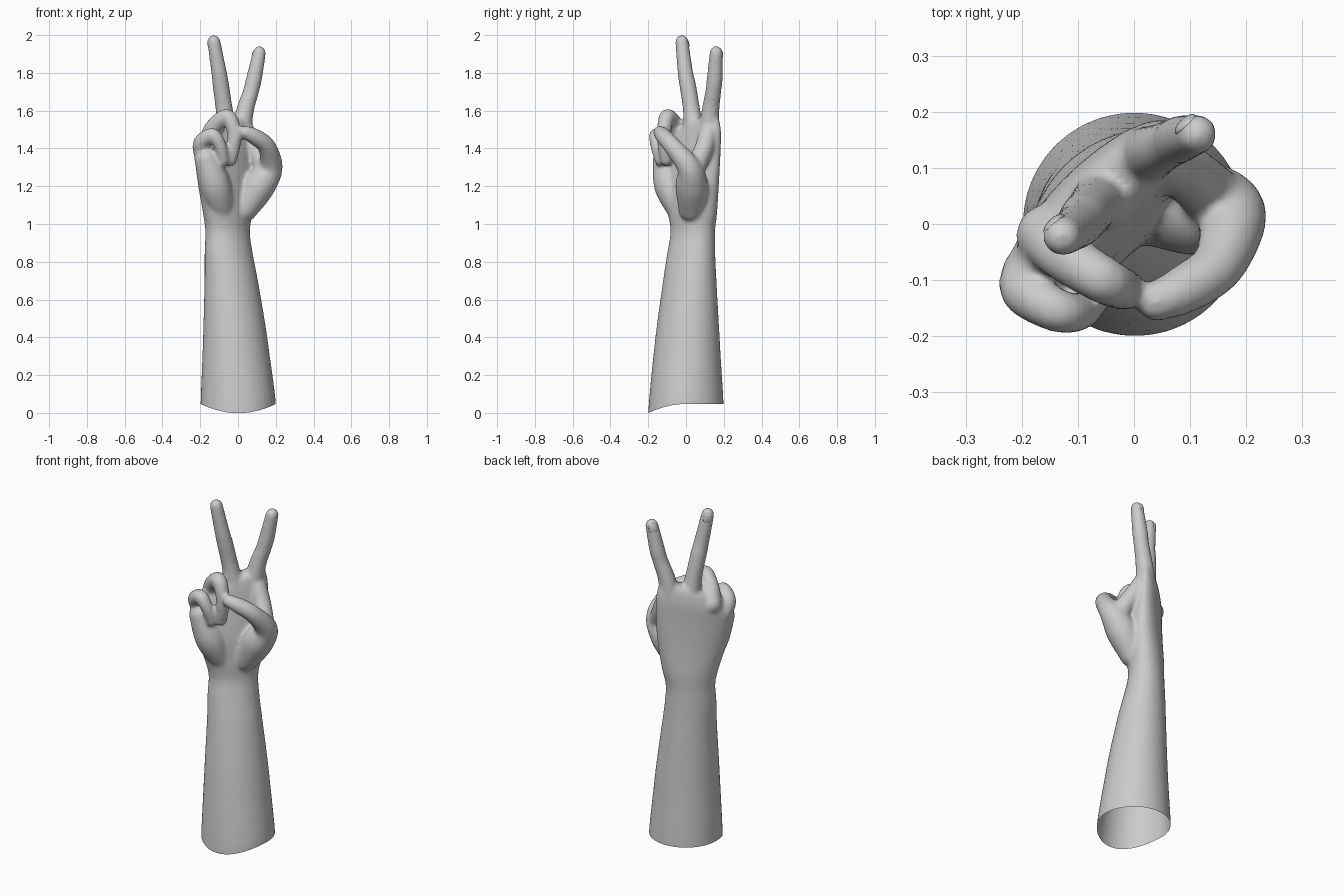
import bpy, bmesh, math
from mathutils import Vector

if "Cube" in bpy.data.objects:
    bpy.data.objects.remove(bpy.data.objects["Cube"])

VOXEL = 0.010
SIDES = 40


def spline(keys, steps):
    """Catmull-Rom through tuples of numbers."""
    out = []
    n = len(keys)
    for i in range(n - 1):
        p0, p1, p2, p3 = (keys[max(0, min(n - 1, i + k))] for k in (-1, 0, 1, 2))
        for s in range(steps):
            t = s / steps
            out.append(tuple(0.5 * (2 * b + (c - a) * t + (2 * a - 5 * b + 4 * c - d) * t * t
                                    + (3 * b - a - 3 * c + d) * t ** 3)
                             for a, b, c, d in zip(p0, p1, p2, p3)))
    out.append(tuple(keys[-1]))
    return out


def loft(bm, rings):
    """Closed skin over a list of rings, with flat ends."""
    loops = [[bm.verts.new(p) for p in ring] for ring in rings]
    for a, b in zip(loops, loops[1:]):
        for i in range(len(a)):
            j = (i + 1) % len(a)
            bm.faces.new((a[i], a[j], b[j], b[i]))
    bm.faces.new(loops[0][::-1])
    bm.faces.new(loops[-1])


def tube(bm, keys):
    """Round-ended tapering limb through (x, y, z, radius) keys."""
    pts = spline(keys, 6)
    pos = [Vector(p[:3]) for p in pts]
    rad = [p[3] for p in pts]
    tan = [(pos[min(i + 1, len(pos) - 1)] - pos[max(i - 1, 0)]).normalized() for i in range(len(pos))]
    caps = [math.radians(a) for a in (85, 65, 45, 22)]
    row = [(pos[0] - tan[0] * rad[0] * math.sin(a), tan[0], rad[0] * math.cos(a)) for a in caps]
    row += list(zip(pos, tan, rad))
    row += [(pos[-1] + tan[-1] * rad[-1] * math.sin(a), tan[-1], rad[-1] * math.cos(a)) for a in caps[::-1]]
    side = tan[0].orthogonal().normalized()
    rings = []
    for p, t, r in row:
        side = (side - t * side.dot(t)).normalized()
        up = t.cross(side)
        rings.append([p + (side * math.cos(q) + up * math.sin(q)) * r
                      for q in (2 * math.pi * k / 24 for k in range(24))])
    loft(bm, rings)


bm = bmesh.new()

# forearm and palm: z, centre x, centre y, half width, half thickness, tilt
U, N = Vector((0.707, 0.707, 0)), Vector((-0.707, 0.707, 0))
sections = [
    (-0.06, 0.0, 0.0, 0.199, 0.199, 0),
    (0.05, 0.0, 0.0, 0.197, 0.197, 0),
    (0.40, -0.015, 0.008, 0.175, 0.165, 0),
    (0.70, -0.036, 0.020, 0.150, 0.132, 0),
    (0.85, -0.050, 0.028, 0.140, 0.112, 0),
    (0.96, -0.055, 0.036, 0.135, 0.098, 0),
    (1.06, -0.055, 0.034, 0.157, 0.098, 0),
    (1.20, -0.060, 0.025, 0.190, 0.092, 0.05),
    (1.34, -0.068, 0.026, 0.207, 0.080, 0.15),
    (1.44, -0.072, 0.032, 0.205, 0.070, 0.28),
    (1.51, -0.068, 0.036, 0.180, 0.055, 0.35),
    (1.54, -0.065, 0.038, 0.150, 0.030, 0.35)]
rings = []
for z, cx, cy, a, b, tilt in spline(sections, 5):
    ring = []
    for k in range(SIDES):
        q = 2 * math.pi * k / SIDES
        p = Vector((cx, cy, z)) + U * a * math.cos(q) + N * b * math.sin(q)
        p.z += tilt * a * math.cos(q)
        ring.append(p)
    rings.append(ring)
loft(bm, rings)

limbs = [
    # index finger
    [(0.01, 0.115, 1.45, 0.058), (0.037, 0.130, 1.60, 0.047), (0.068, 0.144, 1.70, 0.042),
     (0.085, 0.152, 1.77, 0.042), (0.113, 0.160, 1.907, 0.035)],
    # middle finger
    [(-0.05, 0.045, 1.45, 0.060), (-0.072, 0.030, 1.60, 0.046), (-0.090, 0.010, 1.73, 0.044),
     (-0.100, -0.003, 1.80, 0.041), (-0.128, -0.022, 1.966, 0.035)],
    # ring finger, curled
    [(-0.155, -0.020, 1.44, 0.056), (-0.125, -0.055, 1.515, 0.047), (-0.058, -0.098, 1.567, 0.043),
     (-0.022, -0.115, 1.50, 0.038), (-0.022, -0.115, 1.42, 0.036), (-0.038, -0.105, 1.338, 0.032)],
    # little finger, curled
    [(-0.185, -0.085, 1.37, 0.050), (-0.192, -0.120, 1.43, 0.045), (-0.135, -0.155, 1.470, 0.039),
     (-0.095, -0.155, 1.415, 0.034), (-0.078, -0.135, 1.335, 0.030)],
    # thumb
    [(0.035, 0.030, 1.08, 0.070), (0.110, 0.030, 1.20, 0.086), (0.173, 0.015, 1.30, 0.064),
     (0.152, -0.070, 1.41, 0.048), (0.092, -0.115, 1.46, 0.044), (0.040, -0.138, 1.485, 0.036)],
    # web between thumb and index, heel of the hand
    [(0.140, 0.050, 1.30, 0.055), (0.090, 0.095, 1.40, 0.050), (0.040, 0.120, 1.49, 0.050)],
    [(-0.085, -0.025, 1.06, 0.065), (-0.120, -0.085, 1.20, 0.083), (-0.165, -0.110, 1.34, 0.066)]]
for keys in limbs:
    tube(bm, keys)
bmesh.ops.recalc_face_normals(bm, faces=bm.faces)

mesh = bpy.data.meshes.new("hand_and_forearm")
bm.to_mesh(mesh)
bm.free()
hand = bpy.data.objects.new("hand_and_forearm", mesh)
bpy.context.collection.objects.link(hand)

# fuse the parts into one skin and soften the joins
fuse = hand.modifiers.new("fuse", 'REMESH')
fuse.mode = 'VOXEL'
fuse.voxel_size = VOXEL
soft = hand.modifiers.new("soften", 'SMOOTH')
soft.factor = 0.5
soft.iterations = 6
skin = bpy.data.meshes.new_from_object(hand.evaluated_get(bpy.context.evaluated_depsgraph_get()))
hand.modifiers.clear()

# open lower end with a wavy rim
bm = bmesh.new()
bm.from_mesh(skin)
bmesh.ops.bisect_plane(bm, geom=bm.verts[:] + bm.edges[:] + bm.faces[:], plane_co=(0, 0, 0),
                       plane_no=(0, 0, 1), clear_inner=True)
for v in bm.verts:
    if v.co.z < 0.3:
        lift = 0.047 * (1 - max(0, -v.co.y / 0.197) ** 2)
        v.co.z += (1 - v.co.z / 0.3) * lift
for f in bm.faces:
    f.smooth = True
bm.to_mesh(skin)
bm.free()
hand.data = skin

# fingernails on the backs of the raised fingers
for name, tip, axis in (("index_nail", (0.110, 0.159, 1.892), (0.2, 0.06, 1)),
                        ("middle_nail", (-0.124, -0.019, 1.95), (-0.17, -0.11, 1))):
    w = Vector(axis).normalized()
    out = (N - w * N.dot(w)).normalized()
    u = w.cross(out)
    nail_bm = bmesh.new()
    bmesh.ops.create_uvsphere(nail_bm, u_segments=20, v_segments=12, radius=1)
    for v in nail_bm.verts:
        x, y, z = v.co
        v.co = Vector(tip) + u * x * 0.024 + out * (0.026 + y * 0.011) + w * z * 0.034
    bmesh.ops.recalc_face_normals(nail_bm, faces=nail_bm.faces)
    for f in nail_bm.faces:
        f.smooth = True
    me = bpy.data.meshes.new(name)
    nail_bm.to_mesh(me)
    nail_bm.free()
    bpy.context.collection.objects.link(bpy.data.objects.new(name, me))
